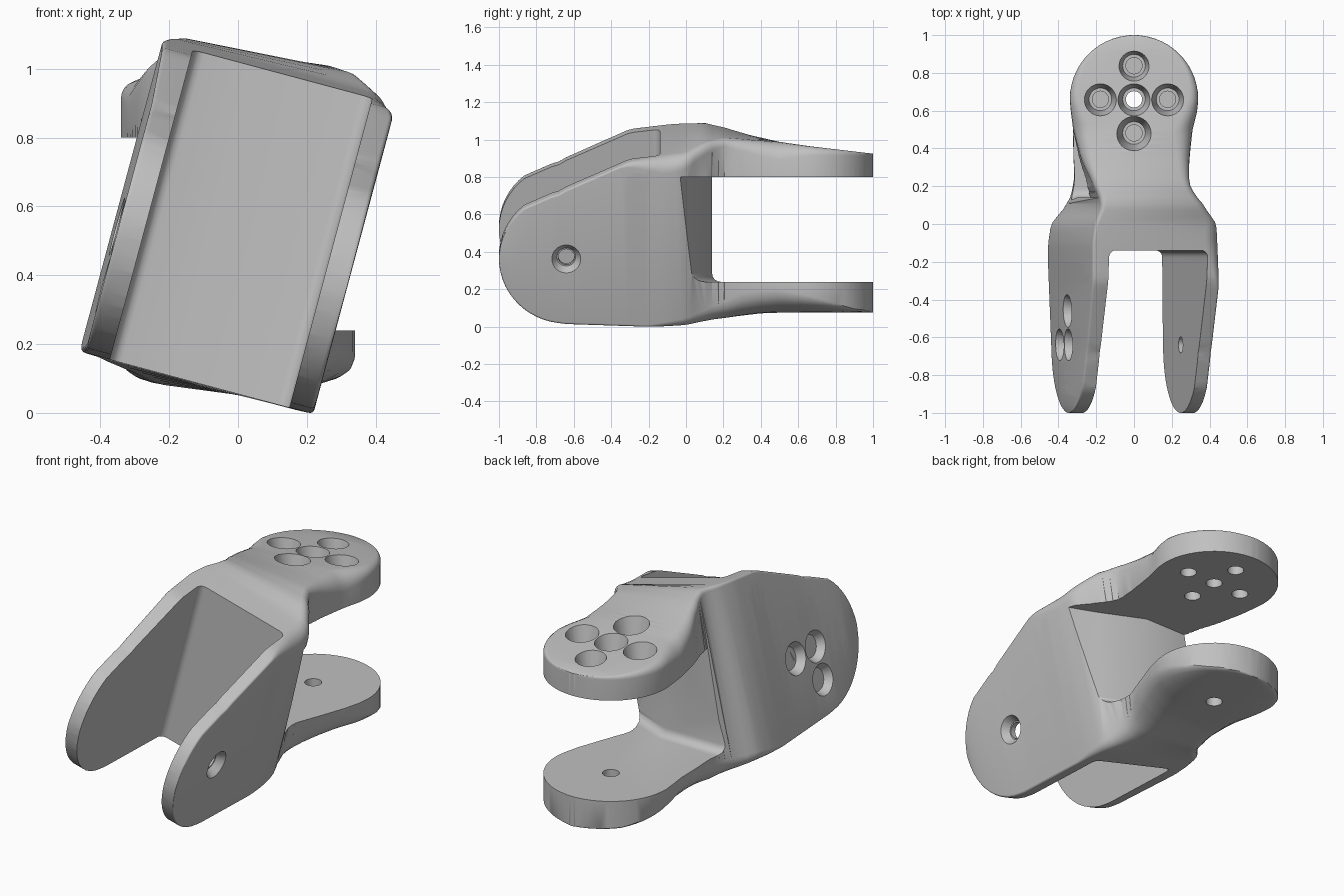
import bpy, bmesh, math
from mathutils import Matrix, Vector

cube = bpy.data.objects.get("Cube")
if cube:
    bpy.data.objects.remove(cube, do_unlink=True)

MID = 0.54                      # height of the roll axis
ROLL = math.radians(15)         # roll of the front fork
NOSE_Y, NOSE_V, NOSE_R = -0.64, -0.09, 0.36
TAIL_Y, TAIL_R = 0.66, 0.34

grey = bpy.data.materials.new("light_grey")
grey.use_nodes = True
grey.diffuse_color = (0.53, 0.53, 0.53, 1)
grey.node_tree.nodes["Principled BSDF"].inputs["Base Color"].default_value = grey.diffuse_color


def make_object(name, bm):
    bmesh.ops.recalc_face_normals(bm, faces=bm.faces)
    mesh = bpy.data.meshes.new(name)
    bm.to_mesh(mesh)
    bm.free()
    mesh.materials.append(grey)
    obj = bpy.data.objects.new(name, mesh)
    bpy.context.collection.objects.link(obj)
    return obj


def blend(y, keys):
    """Linear value between (y, value) keys."""
    if y <= keys[0][0]:
        return keys[0][1]
    for (a, p), (b, q) in zip(keys, keys[1:]):
        if y <= b:
            return p + (q - p) * (y - a) / (b - a)
    return keys[-1][1]


def chord(r, d):
    return math.sqrt(max(r * r - d * d, 0.0004))


# Changes of the cross-section along the length
WIDTH = [(-.64, .343), (-.1, .352), (0, .34), (.08, .29), (.15, .262), (.22, .258), (.35, .288), (.6, .335), (.66, .34)]
SHIFT = [(-.64, .008), (-.1, 0), (.1, 0), (.2, -.018), (.35, -.015), (.6, 0)]
TOP = [(-.3, .445), (0, .48), (.1, .507), (.2, .5), (.35, .47), (.66, .425), (1, .385)]
BOTTOM = [(-.64, -.453), (-.2, -.468), (0, -.47), (.2, -.483), (.4, -.465)]
TILT = [(0, 1), (.1, .8), (.2, .5), (.32, .25), (.5, 0)]
# Corner rounding: height and width for the top left, top right and lower edges
LEFT_R = [(-.35, .012), (-.1, .09), (.1, .06), (.2, .04), (.5, .1), (.66, .05), (1, .01)]
RIGHT_R = [(-.1, .012), (.1, .025), (.25, .05), (.5, .1), (.66, .05), (1, .01)]
LOW_R = [(-.2, .012), (.05, .06), (.3, .13), (.5, .12), (.66, .09), (.9, .02), (1, .01)]
LOW_K = [(-.2, .012), (.05, .06), (.3, .16), (.5, .2)]


def section(y):
    """One closed ring of the rounded, rolled box shape."""
    w, top, low = blend(y, WIDTH), blend(y, TOP), blend(y, BOTTOM)
    if y < -.3:
        top += 0.45 * (y + 0.3)
    if y < NOSE_Y:
        c = chord(NOSE_R, y - NOSE_Y)
        top, low = min(NOSE_V + c, top), max(NOSE_V - c, low)
    if y > TAIL_Y:
        w = chord(TAIL_R, y - TAIL_Y)
    turn = ROLL * blend(y, TILT)
    ring = []
    for sx, sz, tall, wide in ((1, 1, LEFT_R, LEFT_R), (-1, 1, RIGHT_R, RIGHT_R),
                               (-1, -1, LOW_R, LOW_K), (1, -1, LOW_R, LOW_K)):
        r = blend(y, tall)
        k = min(blend(y, wide), w * 0.8)
        arc = [math.pi / 2 * i / 5 for i in range(6)]
        if sx * sz < 0:
            arc.reverse()
        for a in arc:
            u = sx * (w - k + k * math.cos(a)) + blend(y, SHIFT)
            v = (top if sz > 0 else low) - sz * r * (1 - math.sin(a))
            ring.append(Vector((u * math.cos(turn) + v * math.sin(turn), y,
                                MID - u * math.sin(turn) + v * math.cos(turn))))
    return ring


# Bracket body: a loft from the front nose to the round tail
steps = [math.pi / 2 * i / 14 for i in range(15)]
ys = [NOSE_Y - NOSE_R * math.cos(a) for a in steps]
ys += [NOSE_Y + (TAIL_Y - NOSE_Y) * i / 40 for i in range(1, 40)]
ys += [TAIL_Y + TAIL_R * math.sin(a) for a in steps]
bm = bmesh.new()
rings = [[bm.verts.new(p) for p in section(y)] for y in ys]
for a, b in zip(rings, rings[1:]):
    for i in range(len(a)):
        j = (i + 1) % len(a)
        bm.faces.new((a[i], a[j], b[j], b[i]))
bm.faces.new(rings[0])
bm.faces.new(rings[-1])
bmesh.ops.triangulate(bm, faces=bm.faces)
bracket = make_object("bracket_body", bm)


def cut(cutter):
    cutter.hide_render = True
    mod = bracket.modifiers.new("cut", "BOOLEAN")
    mod.operation, mod.solver, mod.object = "DIFFERENCE", "MANIFOLD", cutter
    bpy.context.view_layer.objects.active = bracket
    bpy.ops.object.modifier_apply(modifier=mod.name)
    bpy.data.objects.remove(cutter, do_unlink=True)


def prism(name, outline, z0, z1, matrix, rounded, radius):
    """Extruded outline with its chosen edges rounded."""
    bm = bmesh.new()
    base = bm.faces.new([bm.verts.new((x, y, z0)) for x, y in outline])
    new = bmesh.ops.extrude_face_region(bm, geom=[base])["geom"]
    bmesh.ops.translate(bm, verts=[g for g in new if isinstance(g, bmesh.types.BMVert)], vec=(0, 0, z1 - z0))
    if len([f for f in bm.faces if len(f.verts) == len(outline)]) < 2:
        bm.faces.new([v for v in bm.verts if v.co.z == z0])
    edges = [e for e in bm.edges if rounded(e.verts[0].co, e.verts[1].co)]
    bmesh.ops.bevel(bm, geom=edges, offset=radius, segments=5, profile=0.5, affect="EDGES")
    bm.transform(matrix)
    return make_object(name, bm)


rolled = Matrix.Translation((0, 0, MID)) @ Matrix.Rotation(ROLL, 4, "Y")
upright = Matrix.Identity(4)

# Front fork gap
cut(prism("front_gap", [(-.26, -1.2), (.28, -1.2), (.28, -.14), (-.26, -.14)], -1, 1, rolled,
          lambda a, b: a.y > -.2 and b.y > -.2 and abs(a.z - b.z) > 1, 0.035))
# Rear fork gap, with slanted sides on the web
cut(prism("rear_gap", [(.5, -.06), (.27, .03), (.03, .14), (-.3, .14), (-.5, .06), (-.5, 1.2), (.5, 1.2)],
          .24, .8, upright, lambda a, b: a.z < .3 and b.z < .3 and a.y < .5 and b.y < .5, 0.045))


def drill(place, start, end, r1, r2=None):
    """Round cutter along the local z of the given placement."""
    bm = bmesh.new()
    bmesh.ops.create_cone(bm, cap_ends=True, segments=32, radius1=r1, radius2=r2 or r1, depth=end - start)
    bm.transform(place @ Matrix.Translation((0, 0, (start + end) / 2)))
    cut(make_object("drill", bm))


def five_holes(place, back, floor, front):
    for x, y in ((0, 0), (.178, 0), (-.178, 0), (0, .178), (0, -.178)):
        at = place @ Matrix.Translation((x, y, 0))
        drill(at, back, front, 0.043)
        drill(at, floor, front, 0.06, 0.098)


# Hole patterns: local z points out of each plate
tail = Matrix.Translation((0, TAIL_Y, 0))
side = rolled @ Matrix.Translation((0, NOSE_Y, NOSE_V)) @ Matrix.Rotation(math.pi / 2, 4, "Y")
flip = Matrix.Rotation(math.pi, 4, "X")
five_holes(tail, .7, .865, 1.02)
five_holes(side @ flip, .2, .295, .36)

# Single pivot holes with countersinks
drill(tail, -.1, .4, 0.043)
drill(tail @ flip, -.13, -.05, 0.055, 0.1)
drill(side, .2, .5, 0.043)
drill(side, .31, .37, 0.05, 0.09)

# Cross hole through both front plates
cross = rolled @ Matrix.Translation((0, -.26, .32)) @ Matrix.Rotation(math.pi / 2, 4, "Y")
drill(cross, -.6, .6, 0.065)

bpy.ops.object.select_all(action="DESELECT")
bracket.select_set(True)
bpy.context.view_layer.objects.active = bracket
bpy.ops.object.shade_smooth_by_angle(angle=math.radians(32))
